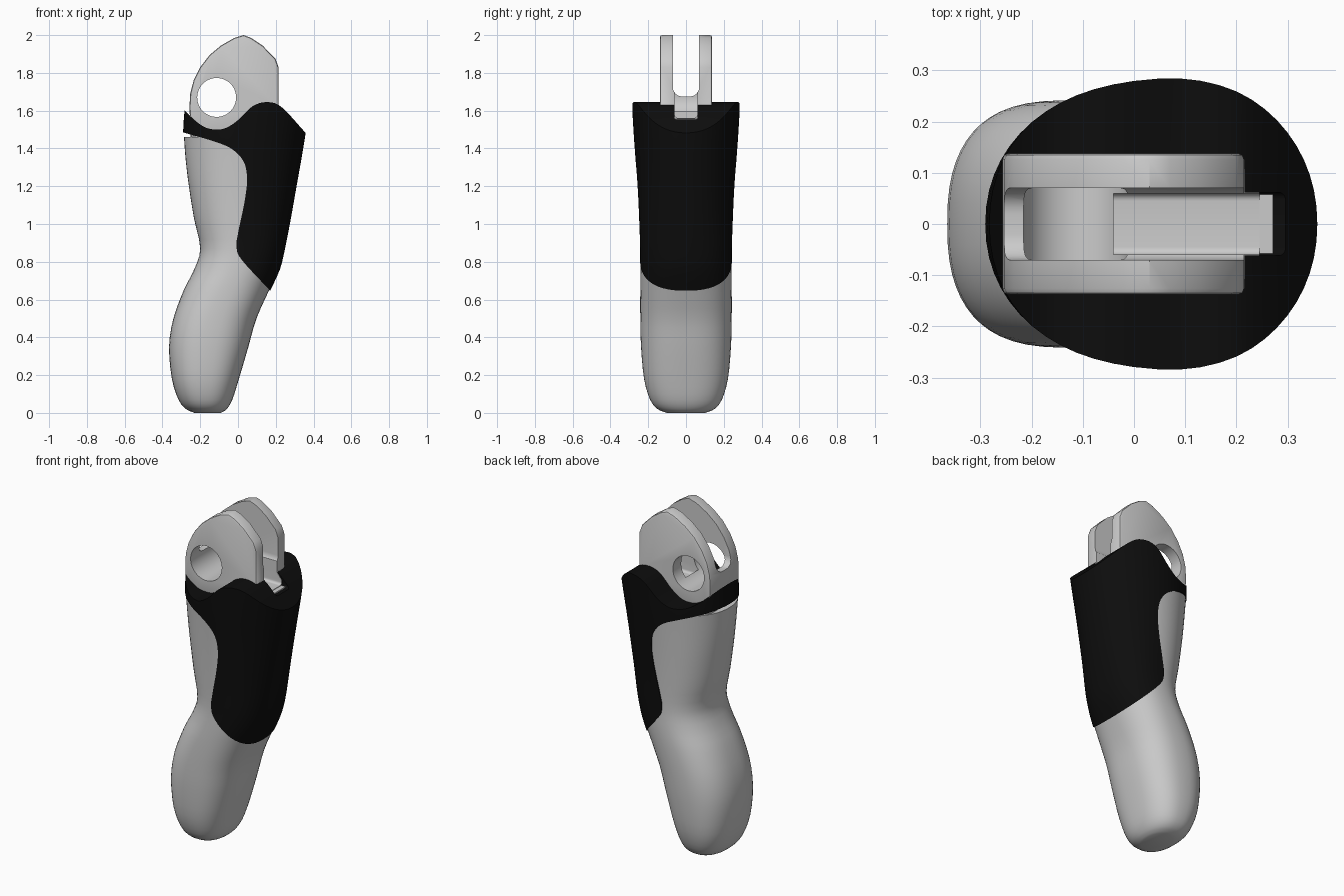
import bpy, bmesh, math
from mathutils import Vector

if "Cube" in bpy.data.objects:
    bpy.data.objects.remove(bpy.data.objects["Cube"])


def spline(points, steps=5):
    """Catmull-Rom curve through points of any dimension."""
    pts = [Vector(p) for p in points]
    pts = [2 * pts[0] - pts[1]] + pts + [2 * pts[-1] - pts[-2]]
    out = []
    for a, b, c, d in zip(pts, pts[1:], pts[2:], pts[3:]):
        for i in range(steps):
            t = i / steps
            out.append(0.5 * (2 * b + (c - a) * t + (2 * a - 5 * b + 4 * c - d) * t ** 2
                              + (3 * b - a - 3 * c + d) * t ** 3))
    return out + [pts[-2]]


def finish(name, bm):
    bmesh.ops.recalc_face_normals(bm, faces=bm.faces[:])
    mesh = bpy.data.meshes.new(name)
    bm.to_mesh(mesh)
    bm.free()
    obj = bpy.data.objects.new(name, mesh)
    bpy.context.collection.objects.link(obj)
    return obj


def extrude_xz(name, outline, half):
    """Prism from an x-z outline, symmetric in y."""
    bm = bmesh.new()
    face = bm.faces.new([bm.verts.new((p[0], -half, p[1])) for p in outline])
    geo = bmesh.ops.extrude_face_region(bm, geom=[face])["geom"]
    bmesh.ops.translate(bm, vec=(0, 2 * half, 0),
                        verts=[g for g in geo if isinstance(g, bmesh.types.BMVert)])
    return finish(name, bm)


def loft(name, rows, sides=56):
    """Rows: z, left x, right x, half width y, roundness exponent."""
    bm = bmesh.new()
    rings = []
    for z, left, right, hy, n in rows:
        ring = []
        for i in range(sides):
            a = 2 * math.pi * i / sides
            c, s = math.cos(a), math.sin(a)
            ring.append(bm.verts.new((
                (left + right) / 2 + (right - left) / 2 * math.copysign(abs(c) ** (2 / n), c),
                hy * math.copysign(abs(s) ** (2 / n), s), z)))
        rings.append(ring)
    for r, q in zip(rings, rings[1:]):
        for i in range(sides):
            j = (i + 1) % sides
            bm.faces.new((r[i], r[j], q[j], q[i]))
    bm.faces.new(rings[0])
    bm.faces.new(rings[-1])
    return finish(name, bm)


def apply(obj, mod):
    bpy.context.view_layer.objects.active = obj
    bpy.ops.object.modifier_apply(modifier=mod.name)


def boolean(obj, tool, operation, keep=False):
    mod = obj.modifiers.new("cut", 'BOOLEAN')
    mod.operation, mod.object, mod.solver = operation, tool, 'EXACT'
    apply(obj, mod)
    if not keep:
        bpy.data.objects.remove(tool)


def bevel(obj, width, segments=2):
    mod = obj.modifiers.new("bevel", 'BEVEL')
    mod.width, mod.segments, mod.angle_limit = width, segments, math.radians(40)
    apply(obj, mod)


def smooth(obj, angle=35):
    bpy.ops.object.select_all(action='DESELECT')
    obj.select_set(True)
    bpy.context.view_layer.objects.active = obj
    bpy.ops.object.shade_smooth_by_angle(angle=math.radians(angle))


# Finger body
rows = spline([
    (0.0, -0.23, -0.09, 0.10, 2.2), (0.02, -0.275, -0.06, 0.15, 2.3),
    (0.07, -0.315, -0.03, 0.19, 2.4), (0.18, -0.35, 0.005, 0.222, 2.5),
    (0.35, -0.365, 0.055, 0.238, 2.5), (0.5, -0.342, 0.098, 0.242, 2.5),
    (0.65, -0.287, 0.165, 0.242, 2.4), (0.76, -0.232, 0.215, 0.24, 2.3),
    (0.87, -0.2, 0.243, 0.238, 2.3), (1.03, -0.233, 0.274, 0.243, 2.2),
    (1.2, -0.26, 0.304, 0.252, 2.15), (1.34, -0.277, 0.329, 0.262, 2.1),
    (1.46, -0.286, 0.35, 0.272, 2.1)], 3)
smooth(loft("finger_body", rows), 50)

# Black sleeve: slightly larger loft trimmed by a side profile
sleeve = loft("grip_sleeve", spline([
    (0.55, -0.32, 0.125, 0.245, 2.45), (0.65, -0.287, 0.172, 0.246, 2.4),
    (0.76, -0.235, 0.222, 0.244, 2.3), (0.87, -0.205, 0.249, 0.243, 2.3),
    (1.03, -0.238, 0.28, 0.248, 2.2), (1.2, -0.265, 0.31, 0.257, 2.15),
    (1.34, -0.282, 0.335, 0.267, 2.1), (1.48, -0.291, 0.358, 0.277, 2.1),
    (1.7, -0.275, 0.39, 0.29, 2.1)], 3))
upper = spline([(0.36, 1.48), (0.235, 1.615), (0.16, 1.645), (0.08, 1.625), (0.0, 1.55),
                (-0.06, 1.51), (-0.11, 1.5), (-0.17, 1.51), (-0.23, 1.55), (-0.285, 1.605)])
lower = spline([(-0.29, 1.485), (-0.12, 1.435), (-0.03, 1.395), (0.03, 1.33), (0.048, 1.24),
                (0.035, 1.12), (0.0, 0.95), (-0.008, 0.88), (0.02, 0.81), (0.172, 0.645)])
outline = ([(0.45, 1.383)] + [tuple(p) for p in upper] + [(-0.4, 1.71), (-0.4, 1.515)]
           + [tuple(p) for p in lower] + [(0.45, 0.36)])
boolean(sleeve, extrude_xz("sleeve_profile", outline, 0.5), 'INTERSECT')

# Clevis hinge block with slot, pin hole and sloping channel
block = [(0.245, 1.45), (0.245, 1.59), (0.215, 1.63), (0.215, 1.83), (0.198, 1.875),
         (0.13, 1.945), (0.07, 1.985), (0.03, 2.0), (-0.02, 1.985), (-0.09, 1.945),
         (-0.15, 1.895), (-0.2, 1.83), (-0.235, 1.76), (-0.253, 1.69), (-0.257, 1.62),
         (-0.25, 1.45)]
clevis = extrude_xz("hinge_clevis", block, 0.138)
bevel(clevis, 0.012)


def slot(name, x0, x1, z, half, radius):
    """Long groove cutter with rounded floor edges."""
    bm = bmesh.new()
    pts = [(half, 2.3), (-half, 2.3)]
    for cy, start in ((-half + radius, math.pi), (half - radius, 1.5 * math.pi)):
        for i in range(7):
            a = start + i * math.pi / 12
            pts.append((cy + radius * math.cos(a), z + radius + radius * math.sin(a)))
    ends = [[bm.verts.new((x, y, h)) for y, h in pts] for x in (x0, x1)]
    for e in ends:
        bm.faces.new(e)
    for i in range(len(pts)):
        j = (i + 1) % len(pts)
        bm.faces.new((ends[0][i], ends[0][j], ends[1][j], ends[1][i]))
    return finish(name, bm)


boolean(clevis, slot("slot_cutter", -0.5, 0.5, 1.675, 0.07, 0.05), 'DIFFERENCE')
hole = [(-0.113 + 0.103 * math.cos(i * math.pi / 24),
         1.67 + 0.103 * math.sin(i * math.pi / 24)) for i in range(48)]
boolean(clevis, extrude_xz("pin_cutter", hole, 0.5), 'DIFFERENCE')
boolean(clevis, slot("channel_cutter", -0.04, 0.5, 1.562, 0.06, 0.015), 'DIFFERENCE')
smooth(clevis)

# Channel through the sleeve and its grey tongue
boolean(sleeve, slot("sleeve_channel_cutter", -0.04, 0.5, 1.552, 0.062, 0.015), 'DIFFERENCE')
smooth(sleeve)
tongue = extrude_xz("channel_tongue", [(0.1, 1.5), (0.272, 1.5), (0.272, 1.559), (0.1, 1.561)], 0.058)
smooth(tongue)

black = bpy.data.materials.new("black_rubber")
black.diffuse_color = (0.004, 0.004, 0.004, 1)
black.use_nodes = True
black.node_tree.nodes["Principled BSDF"].inputs["Base Color"].default_value = black.diffuse_color
sleeve.data.materials.clear()
sleeve.data.materials.append(black)
